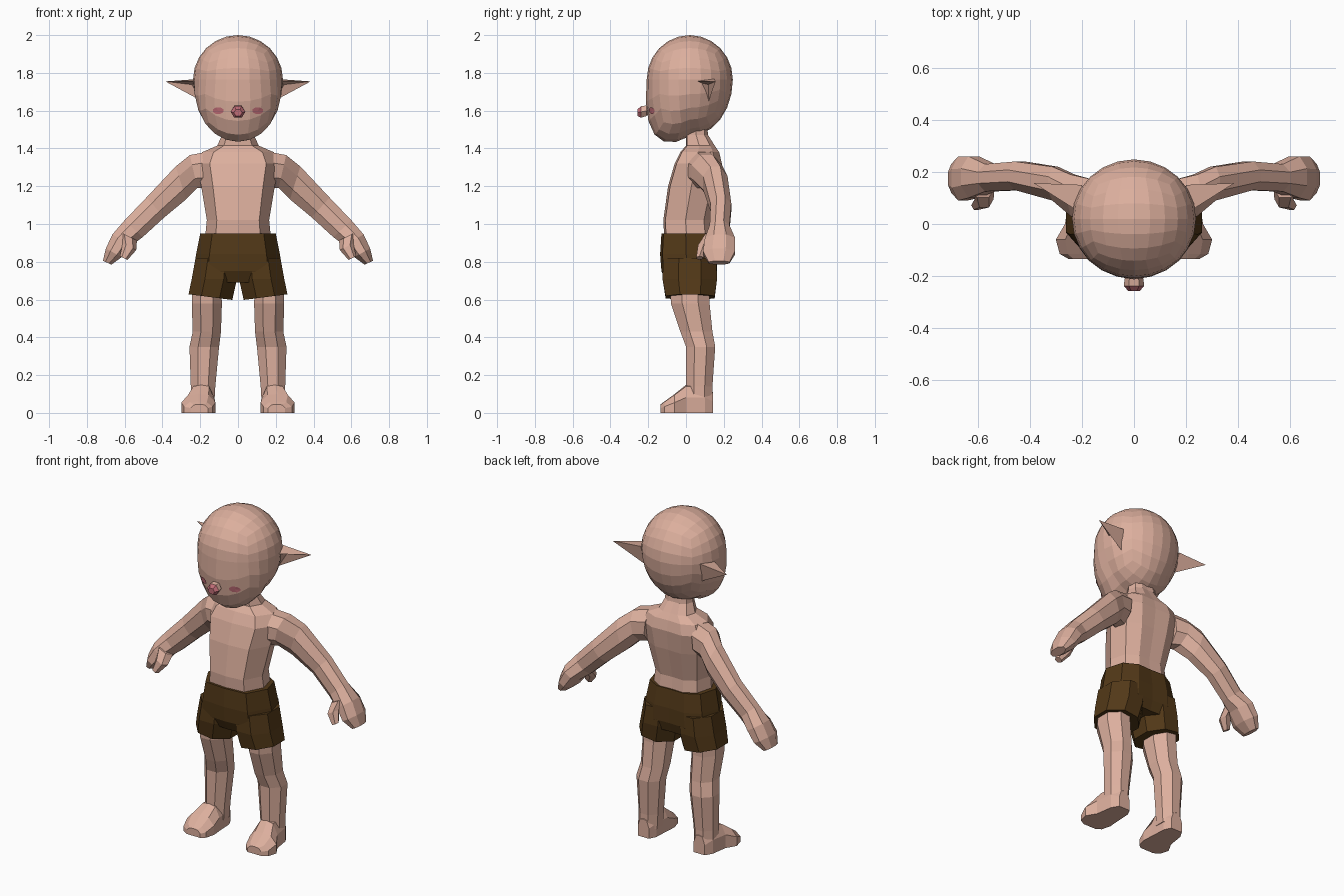
import bpy, bmesh, math
from mathutils import Vector
from mathutils.bvhtree import BVHTree

if "Cube" in bpy.data.objects:
    bpy.data.objects.remove(bpy.data.objects["Cube"], do_unlink=True)


def material(name, color):
    mat = bpy.data.materials.new(name)
    mat.use_nodes = True
    mat.diffuse_color = (*color, 1)
    mat.node_tree.nodes["Principled BSDF"].inputs["Base Color"].default_value = (*color, 1)
    return mat


SKIN = material("skin", (0.72, 0.43, 0.34))
BROWN = material("brown cloth", (0.085, 0.04, 0.009))
PINK = material("blush pink", (0.52, 0.15, 0.18))


def finish(name, bm, mats, mirror=False):
    bmesh.ops.recalc_face_normals(bm, faces=bm.faces)
    mesh = bpy.data.meshes.new(name)
    bm.to_mesh(mesh)
    bm.free()
    for m in mats:
        mesh.materials.append(m)
    obj = bpy.data.objects.new(name, mesh)
    bpy.context.collection.objects.link(obj)
    if mirror:
        obj.modifiers.new("mirror", 'MIRROR').use_mirror_merge = False
    return obj


def loft(name, rings, profile, mat, mirror=False):
    """Each ring is centre, half-axis u, half-axis v; profile is in unit (u, v)."""
    bm = bmesh.new()
    loops = [[bm.verts.new(Vector(c) + Vector(u) * a + Vector(v) * b) for a, b in profile]
             for c, u, v in rings]
    n = len(profile)
    for low, high in zip(loops, loops[1:]):
        for i in range(n):
            j = (i + 1) % n
            bm.faces.new((low[i], low[j], high[j], high[i]))
    bm.faces.new(loops[0])
    bm.faces.new(loops[-1])
    return finish(name, bm, [mat], mirror)


def level(x0, x1, z, y0, y1, tilt=0):
    """Horizontal ring filling a box in x and y."""
    return (((x0 + x1) / 2, (y0 + y1) / 2, z),
            ((x1 - x0) / 2, 0, tilt), (0, (y1 - y0) / 2, 0))


def polygon(n, turn=0.0, grow=1.0):
    angles = [(i + turn) * math.tau / n for i in range(n)]
    return [(math.cos(a) * grow, math.sin(a) * grow) for a in angles]


OCTAGON = polygon(8, 0.5, 1.08)
half = [(0, -1), (0.68, -0.92), (1, -0.1), (0.85, 0.65), (0.45, 0.96)]
BODY = half + [(0, 0.93)] + [(-a, b) for a, b in reversed(half[1:])]
BLOCK = [(-1, -1), (1, -1), (1, 0.1), (0.6, 0.9), (0, 1), (-0.6, 0.9), (-1, 0.1)]

# torso and neck
torso = [(0.92, 0.175, -0.115, 0.15), (1.02, 0.165, -0.12, 0.14),
         (1.2, 0.195, -0.095, 0.18), (1.32, 0.22, -0.06, 0.195),
         (1.38, 0.19, -0.03, 0.18), (1.415, 0.11, 0, 0.155),
         (1.47, 0.085, 0, 0.12), (1.54, 0.08, 0.01, 0.11)]
loft("torso", [level(-w, w, z, f, b) for z, w, f, b in torso], BODY, SKIN)

# shorts
hips = [(0.95, 0.2, -0.13, 0.155), (0.84, 0.222, -0.137, 0.17),
        (0.75, 0.235, -0.13, 0.17), (0.69, 0.2, -0.1, 0.15)]
loft("shorts_hips", [level(-w, w, z, f, b) for z, w, f, b in hips], BODY, BROWN)
loft("shorts_leg", [level(0.0, 0.225, 0.82, -0.12, 0.16),
                    level(0.005, 0.245, 0.71, -0.125, 0.165),
                    level(0.03, 0.262, 0.613, -0.108, 0.152, 0.015)],
     OCTAGON, BROWN, True)

# legs
loft("leg", [level(0.09, 0.24, 0.68, -0.085, 0.125), level(0.085, 0.245, 0.58, -0.08, 0.125),
             level(0.09, 0.24, 0.43, -0.03, 0.14), level(0.1, 0.257, 0.35, 0, 0.155),
             level(0.12, 0.25, 0.14, 0, 0.14), level(0.125, 0.25, 0.05, 0, 0.14)],
     OCTAGON, SKIN, True)

# feet, swept from heel to toe
foot = [(0.142, 0.15, 0.225, 0.11), (0.1, 0.13, 0.25, 0.15), (0, 0.125, 0.265, 0.148),
        (-0.06, 0.12, 0.3, 0.1), (-0.115, 0.135, 0.285, 0.06), (-0.135, 0.16, 0.25, 0.045)]
loft("foot", [(((a + b) / 2, y, h / 2), ((b - a) / 2, 0, 0), (0, 0, h / 2))
              for y, a, b, h in foot], BLOCK, SKIN, True)

# arms and mitten hands: upper edge, lower edge, front and back of each section
arm = [((0.15, 1.385), (0.17, 1.19), 0.0, 0.17), ((0.255, 1.365), (0.215, 1.19), 0.03, 0.19),
       ((0.33, 1.305), (0.275, 1.13), 0.09, 0.22), ((0.485, 1.14), (0.39, 1.035), 0.13, 0.24),
       ((0.60, 1.02), (0.505, 0.93), 0.125, 0.23), ((0.665, 0.945), (0.565, 0.885), 0.1, 0.26),
       ((0.70, 0.87), (0.615, 0.825), 0.09, 0.26), ((0.715, 0.805), (0.67, 0.785), 0.12, 0.23)]
loft("arm", [(((t[0] + b[0]) / 2, (f + k) / 2, (t[1] + b[1]) / 2),
              ((t[0] - b[0]) / 2, 0, (t[1] - b[1]) / 2), (0, (k - f) / 2, 0))
             for t, b, f, k in arm], OCTAGON, SKIN, True)
thumb = [(0.58, 0.14, 0.935, 0.045), (0.575, 0.095, 0.88, 0.036), (0.605, 0.072, 0.82, 0.02)]
loft("thumb", [((x, y, z), (r, 0, r * 0.5), (0, r, 0)) for x, y, z, r in thumb],
     polygon(6), SKIN, True)

# head: rounded cube with a drawn-down jaw
bm = bmesh.new()
bmesh.ops.create_cube(bm, size=2)
bmesh.ops.subdivide_edges(bm, edges=bm.edges[:], cuts=5, use_grid_fill=True)
for v in bm.verts:
    d = Vector([math.tan(c * math.pi / 4) for c in v.co]).normalized()
    low, front = max(0, -d.z), max(0, -d.y)
    jaw = low * front
    v.co = (d.x * 0.238 * (1 + 0.4 * jaw),
            0.02 + d.y * 0.228 - 0.05 * jaw * (1 - abs(d.x)),
            1.765 + d.z * (0.235 if d.z > 0 else 0.3) - 0.16 * jaw)
surface = BVHTree.FromBMesh(bm)
finish("head", bm, [SKIN])

# cheek blush, laid just over the face
bm = bmesh.new()


def on_face(x, z):
    hit = surface.ray_cast(Vector((x, -1, z)), Vector((0, 1, 0)))[0]
    return bm.verts.new(hit - Vector((0, 0.006, 0)))


rim = [on_face(0.105 + 0.03 * a, 1.6 + 0.019 * b) for a, b in polygon(8, 0.5)]
mid = on_face(0.105, 1.6)
for i, v in enumerate(rim):
    bm.faces.new((mid, v, rim[(i + 1) % len(rim)]))
cheeks = finish("cheek_blush", bm, [PINK], True)

# nose bulb on a short stem, pink at the front
nose = [(-0.17, 0.012), (-0.195, 0.018), (-0.21, 0.036), (-0.238, 0.039), (-0.257, 0.022)]
bulb = loft("nose", [((0, y, 1.597 + (y + 0.22) * 0.2), (r, 0, 0), (0, 0, r * 0.9))
                     for y, r in nose], polygon(6), SKIN)
bulb.data.materials.append(PINK)
for face in bulb.data.polygons:
    if face.normal.y < -0.3:
        face.material_index = 1

# pointed cupped ears
bm = bmesh.new()
fore, rear, lobe, tip = [bm.verts.new(p) for p in (
    (0.2, 0.04, 1.757), (0.2, 0.15, 1.768), (0.19, 0.12, 1.65), (0.385, 0.157, 1.755))]
cup = bm.verts.new((0.245, 0.118, 1.738))
for tri in ((fore, rear, tip), (rear, lobe, tip), (fore, lobe, cup),
            (lobe, tip, cup), (tip, fore, cup), (fore, rear, lobe)):
    bm.faces.new(tri)
finish("ear", bm, [SKIN], True)
